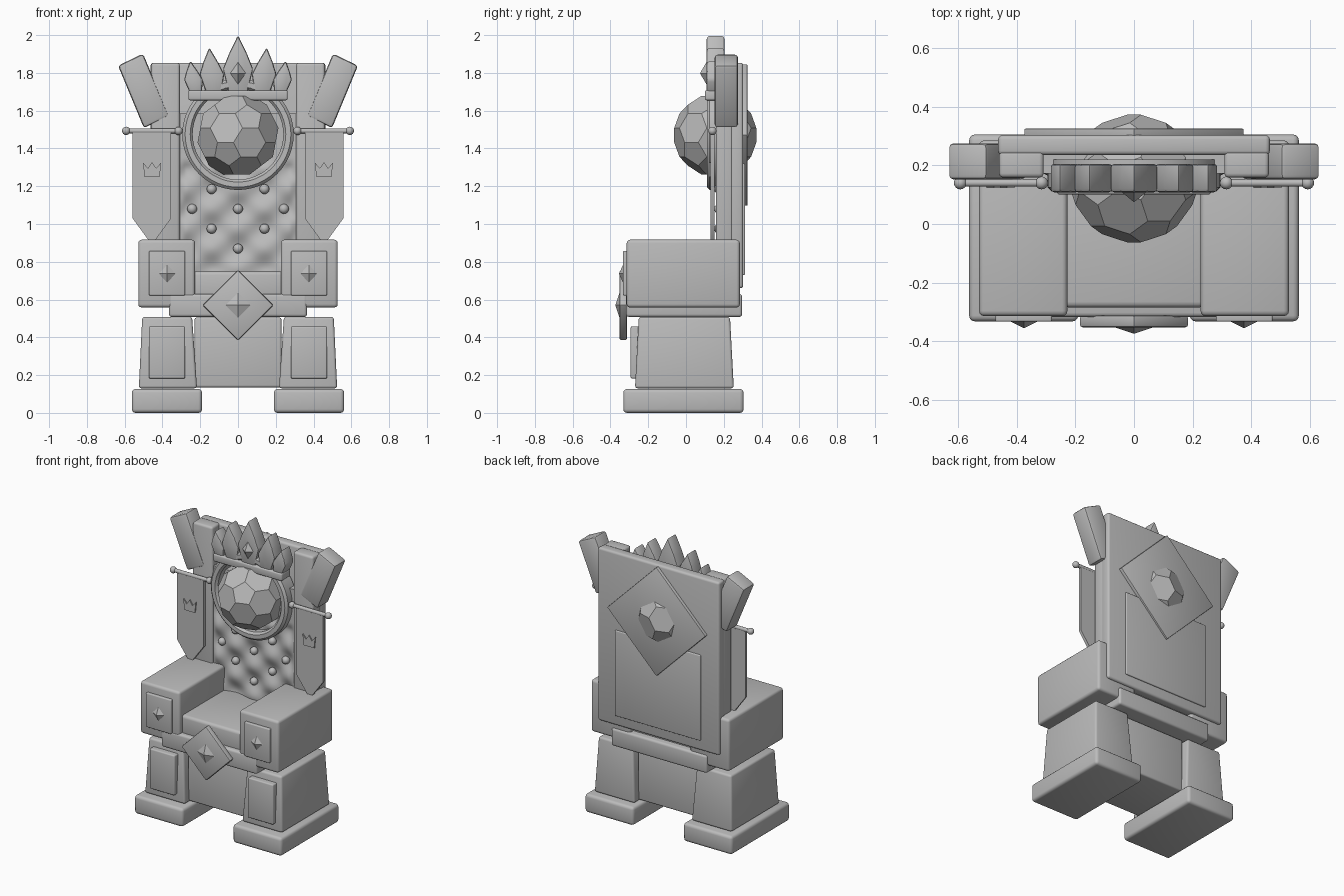
import bpy, bmesh, math
from mathutils import Vector, Matrix

if "Cube" in bpy.data.objects:
    bpy.data.objects.remove(bpy.data.objects["Cube"])

STONE = bpy.data.materials.new("stone grey")
STONE.diffuse_color = (0.5, 0.5, 0.5, 1)
STONE.use_nodes = True
STONE.node_tree.nodes["Principled BSDF"].inputs["Base Color"].default_value = STONE.diffuse_color


def finish(name, bm, bevel=0.0, seg=2, smooth=True):
    """Bevel the edges, make the object, shade it."""
    bmesh.ops.recalc_face_normals(bm, faces=bm.faces[:])
    if bevel:
        bmesh.ops.bevel(bm, geom=bm.edges[:], offset=bevel, segments=seg,
                        profile=0.5, affect='EDGES', clamp_overlap=True)
    me = bpy.data.meshes.new(name)
    bm.to_mesh(me)
    bm.free()
    me.materials.append(STONE)
    ob = bpy.data.objects.new(name, me)
    bpy.context.collection.objects.link(ob)
    if smooth:
        bpy.ops.object.select_all(action='DESELECT')
        ob.select_set(True)
        bpy.context.view_layer.objects.active = ob
        bpy.ops.object.shade_smooth_by_angle(angle=math.radians(40))
    return ob


def box(name, x, y, z, bevel=0.015, top=None):
    """Box from (min, max) ranges; top gives other x and y ranges for the upper face."""
    bm = bmesh.new()
    bmesh.ops.create_cube(bm, size=2)
    for v in bm.verts:
        i, j, k = (int(c > 0) for c in v.co)
        rx, ry = top if (top and k) else (x, y)
        v.co = (rx[i], ry[j], z[k])
    return finish(name, bm, bevel, 3)


def prism(name, pts, y0, y1, bevel=0.0):
    """Extrude an (x, z) outline along y."""
    bm = bmesh.new()
    f = bm.faces.new([bm.verts.new((x, y0, z)) for x, z in pts])
    r = bmesh.ops.extrude_face_region(bm, geom=[f])
    for v in r["geom"]:
        if isinstance(v, bmesh.types.BMVert):
            v.co.y = y1
    return finish(name, bm, bevel)


def diamond(x, z, w, h):
    return [(x - w, z), (x, z - h), (x + w, z), (x, z + h)]


def gem(name, x, z, w, h, y0, y1):
    """Four-sided pyramid pointing to the front."""
    bm = bmesh.new()
    base = [bm.verts.new((a, y0, c)) for a, c in diamond(x, z, w, h)]
    tip = bm.verts.new((x, y1, z))
    bm.faces.new(base)
    for i in range(4):
        bm.faces.new((base[i], base[(i + 1) % 4], tip))
    return finish(name, bm, smooth=False)


def ball(name, loc, r):
    bm = bmesh.new()
    bmesh.ops.create_uvsphere(bm, u_segments=16, v_segments=10, radius=r,
                              matrix=Matrix.Translation(loc))
    return finish(name, bm)


def span(s, a, b):
    return tuple(sorted((s * a, s * b)))


# Base and seat
box("base_block", (-0.23, 0.23), (-0.22, 0.2), (0.135, 0.505), 0.012)
box("seat_slab", (-0.365, 0.365), (-0.317, 0.297), (0.508, 0.63))
box("seat_cushion", (-0.24, 0.24), (-0.285, 0.25), (0.6, 0.75), 0.02)
prism("front_diamond", diamond(0, 0.57, 0.187, 0.187), -0.352, -0.312, 0.008)
gem("front_diamond_gem", 0, 0.57, 0.072, 0.072, -0.35, -0.374)

# Backrest
box("back_panel", (-0.463, 0.463), (0.235, 0.303), (0.66, 1.853))
box("back_lower_plate", (-0.325, 0.325), (0.28, 0.313), (0.73, 1.32), 0.006)
prism("back_diamond", diamond(0, 1.47, 0.375, 0.375), 0.28, 0.325, 0.004)

# Tufted cushion with buttons
bm = bmesh.new()
bmesh.ops.create_grid(bm, x_segments=52, y_segments=68, size=1)
for v in bm.verts:
    x, z = v.co.x * 0.308, 1.165 + v.co.y * 0.42
    fade = max(0, min(1, (1.36 - z) / 0.06)) * min(1, (0.308 - abs(x)) / 0.03)
    wave = math.cos(math.pi * x / 0.14) * math.cos(math.pi * (z - 1.08) / 0.105)
    v.co = (x, 0.172 + 0.016 * wave * fade, z)
rim = [e for e in bm.edges if e.is_boundary]
r = bmesh.ops.extrude_edge_only(bm, edges=rim)
for v in r["geom"]:
    if isinstance(v, bmesh.types.BMVert):
        v.co.y = 0.25
finish("tufted_cushion", bm)
for z, xs in ((1.185, (-0.14, 0.14)), (1.08, (-0.243, 0, 0.243)),
              (0.975, (-0.14, 0.14)), (0.87, (0,))):
    for x in xs:
        ball("cushion_button", (x, 0.175, z), 0.026)

# Ring around the orb
bm = bmesh.new()
section = [(0.24, 0.22), (0.24, 0.125), (0.253, 0.11), (0.28, 0.11), (0.295, 0.125), (0.295, 0.22)]
N = 48
rings = [[bm.verts.new((r * math.cos(t), y, 1.475 + r * math.sin(t))) for r, y in section]
         for t in (2 * math.pi * i / N for i in range(N))]
for i in range(N):
    a, b = rings[i], rings[(i + 1) % N]
    for j in range(6):
        k = (j + 1) % 6
        bm.faces.new((a[j], a[k], b[k], b[j]))
finish("orb_ring", bm)

# Faceted orb of pentagons and hexagons
ico = bmesh.new()
bmesh.ops.create_icosphere(ico, subdivisions=1, radius=1)
bm = bmesh.new()
for e in ico.edges:
    a, b = (v.co for v in e.verts)
    for t in (1 / 3, 2 / 3):
        p = a.lerp(b, t).normalized() * 0.222
        bm.verts.new(p + Vector((0, 0.155, 1.47)))
ico.free()
bmesh.ops.convex_hull(bm, input=bm.verts[:])
bmesh.ops.dissolve_limit(bm, angle_limit=0.05, verts=bm.verts[:], edges=bm.edges[:])
finish("orb", bm, smooth=False)

# Crown
box("crown_band", (-0.263, 0.263), (0.1, 0.2), (1.655, 1.708), 0.01)
for name, x, tilt, w, top in (("centre", 0, 0, 0.08, 2.0), ("inner", 0.128, 0.1, 0.065, 1.935),
                              ("outer", 0.223, 0.17, 0.05, 1.865)):
    for s in ((1,) if x == 0 else (-1, 1)):
        h = top - 1.69
        outline = [(-0.6 * w, 0), (0.6 * w, 0), (w, 0.42 * h), (0.6 * w, 0.68 * h),
                   (0, h), (-0.6 * w, 0.68 * h), (-w, 0.42 * h)]
        prism(name + "_crown_prong", [(s * (x + a + b * tilt), 1.69 + b) for a, b in outline],
              0.108, 0.205, 0.012)
gem("crown_gem", 0, 1.798, 0.042, 0.06, 0.109, 0.074)

# Parts on both sides
for s in (-1, 1):
    box("foot", span(s, 0.19, 0.562), (-0.332, 0.305), (0, 0.127), 0.02)
    box("leg", span(s, 0.217, 0.525), (-0.27, 0.253), (0.13, 0.508), 0.014,
        top=(span(s, 0.243, 0.507), (-0.25, 0.233)))
    box("leg_panel", span(s, 0.28, 0.472), (-0.293, -0.22), (0.182, 0.458), 0.008)
    box("armrest", span(s, 0.227, 0.528), (-0.314, 0.285), (0.558, 0.917), 0.018)
    box("armrest_panel", span(s, 0.28, 0.472), (-0.333, -0.3), (0.622, 0.857), 0.006)
    gem("armrest_gem", s * 0.375, 0.737, 0.048, 0.052, -0.331, -0.355)
    box("back_post", span(s, 0.308, 0.46), (0.158, 0.25), (0.75, 1.853))

    # Slanted horn block
    horn = [(0.635, 1.838), (0.503, 1.902), (0.365, 1.572), (0.498, 1.508)]
    prism("horn", [(s * x, z) for x, z in horn], 0.152, 0.275, 0.015)

    # Banner on a rod, with a crown emblem
    flag = [(0.558, 1.495), (0.558, 1.03), (0.456, 0.89), (0.354, 1.03), (0.354, 1.495)]
    prism("banner", [(s * x, z) for x, z in flag], 0.13, 0.15)
    emblem = [(-0.04, 0), (0.04, 0), (0.048, 0.075), (0.022, 0.045), (0, 0.078),
              (-0.022, 0.045), (-0.048, 0.075)]
    prism("banner_emblem", [(s * 0.455 + x, 1.25 + z) for x, z in emblem], 0.122, 0.131)
    bm = bmesh.new()
    bmesh.ops.create_cone(bm, cap_ends=True, segments=12, radius1=0.013, radius2=0.013, depth=0.28,
                          matrix=Matrix.Translation((s * 0.452, 0.14, 1.493))
                          @ Matrix.Rotation(math.pi / 2, 4, 'Y'))
    finish("banner_rod", bm)
    for x in (0.592, 0.315):
        ball("rod_knob", (s * x, 0.14, 1.493), 0.022)
